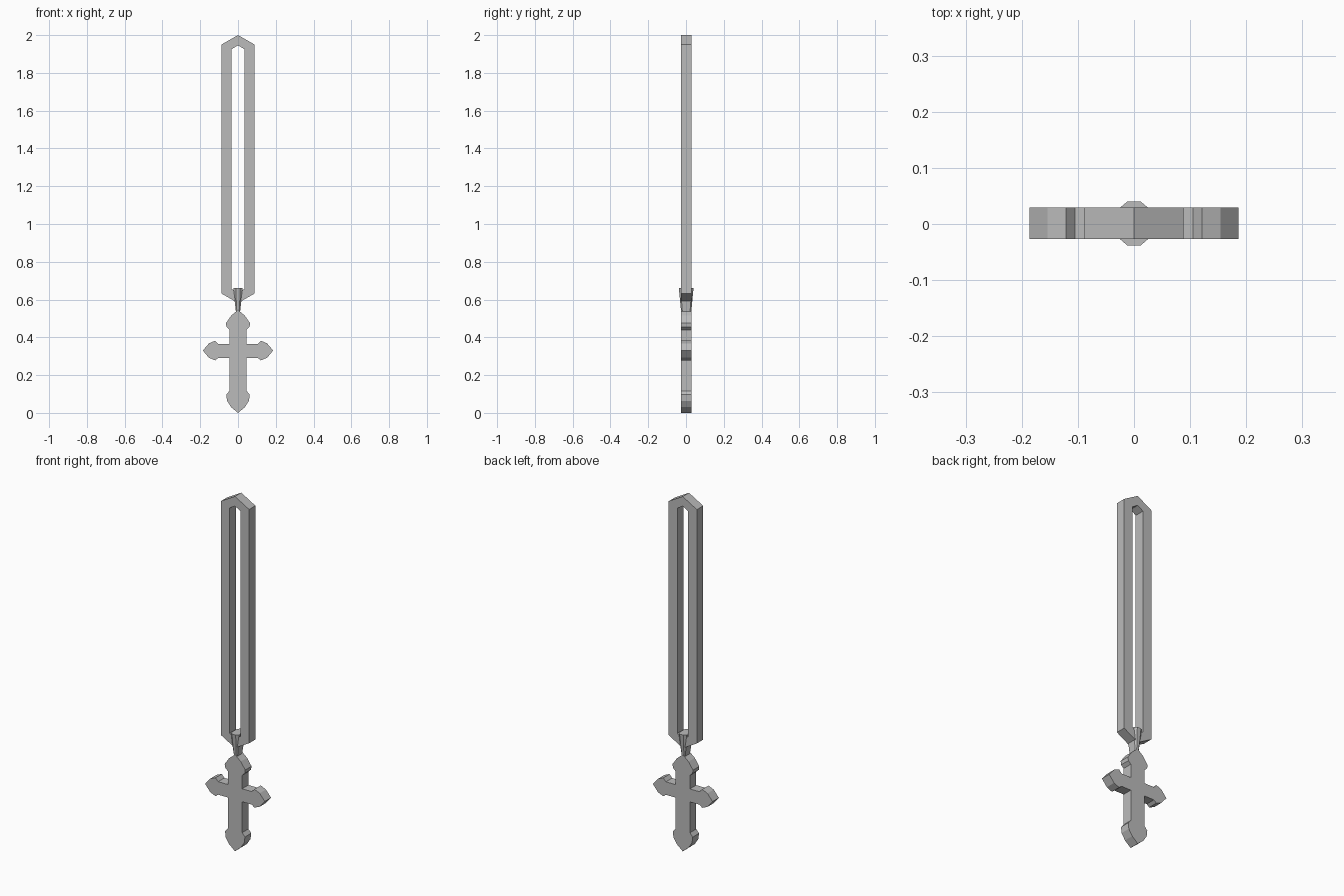
import bpy
import bmesh

if "Cube" in bpy.data.objects:
    bpy.data.objects.remove(bpy.data.objects["Cube"], do_unlink=True)

# Single grey metal
metal = bpy.data.materials.new("grey_metal")
metal.use_nodes = True
grey = (0.5, 0.5, 0.5, 1)
metal.diffuse_color = grey
metal.node_tree.nodes["Principled BSDF"].inputs["Base Color"].default_value = grey


def finish(name, bm):
    bmesh.ops.recalc_face_normals(bm, faces=bm.faces)
    mesh = bpy.data.meshes.new(name)
    bm.to_mesh(mesh)
    bm.free()
    mesh.materials.append(metal)
    obj = bpy.data.objects.new(name, mesh)
    bpy.context.collection.objects.link(obj)
    return obj


def bridge(bm, a, b):
    """Quads between two closed vertex rings of equal length."""
    for i in range(len(a)):
        j = (i + 1) % len(a)
        bm.faces.new((a[i], a[j], b[j], b[i]))


def mirrored(half):
    """Close a right-hand outline that starts and ends on the centre line."""
    return half + [(-x, z) for x, z in reversed(half[1:-1])]


def ring(bm, outline, y):
    return [bm.verts.new((x, y, z)) for x, z in outline]


FRONT, BACK = -0.027, 0.029

# Long hanging loop with pointed ends
outer = mirrored([(0, 2.0), (0.088, 1.95), (0.088, 0.632), (0, 0.582)])
inner = mirrored([(0, 1.946), (0.034, 1.925), (0.034, 0.656), (0, 0.636)])
bm = bmesh.new()
rings = [ring(bm, o, y) for o, y in
         ((outer, FRONT), (outer, BACK), (inner, BACK), (inner, FRONT))]
for k in range(4):
    bridge(bm, rings[k], rings[(k + 1) % 4])
finish("hanging_loop", bm)

# Cross with flared, pointed arms
cross = mirrored([
    (0, 0.545), (0.036, 0.515), (0.064, 0.475), (0.061, 0.455), (0.045, 0.44),
    (0.045, 0.364), (0.105, 0.364), (0.121, 0.382), (0.154, 0.368),
    (0.186, 0.33), (0.154, 0.292), (0.121, 0.278), (0.105, 0.291),
    (0.045, 0.291), (0.045, 0.117), (0.062, 0.097), (0.058, 0.064),
    (0.036, 0.03), (0, 0)])
bm = bmesh.new()
front, back = ring(bm, cross, FRONT), ring(bm, cross, BACK)
bridge(bm, front, back)
bm.faces.new(front)
bm.faces.new(back)
finish("cross", bm)

# Tapered bail with chamfered corners, clasping the loop's lower point
bm = bmesh.new()
levels = []
for z, w, flat, d, side in ((0.662, 0.025, 0.012, 0.039, 0.028),
                            (0.61, 0.02, 0.01, 0.034, 0.026),
                            (0.535, 0.011, 0.006, 0.027, 0.02)):
    section = [(w, -side), (w, side), (flat, d), (-flat, d),
               (-w, side), (-w, -side), (-flat, -d), (flat, -d)]
    levels.append([bm.verts.new((x, y + 0.001, z)) for x, y in section])
for low, high in zip(levels, levels[1:]):
    bridge(bm, low, high)
bm.faces.new(levels[0])
bm.faces.new(levels[-1])
finish("bail", bm)
